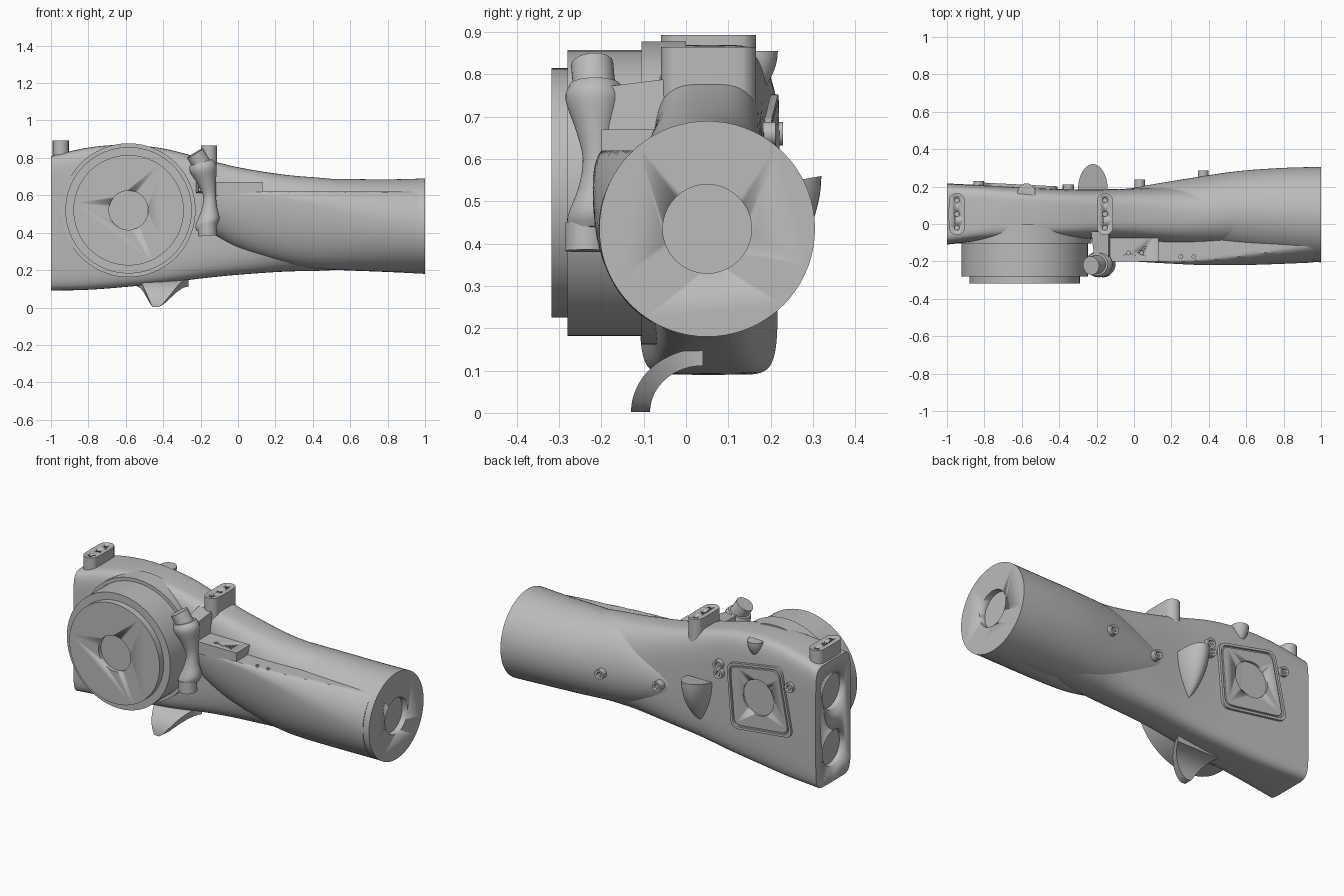
import bpy, bmesh, math
from mathutils import Vector

if "Cube" in bpy.data.objects:
    bpy.data.objects.remove(bpy.data.objects["Cube"])

grey = bpy.data.materials.new("casing grey")
grey.use_nodes = True
grey.diffuse_color = (0.5, 0.5, 0.5, 1)
grey.node_tree.nodes["Principled BSDF"].inputs["Base Color"].default_value = (0.5, 0.5, 0.5, 1)


def finish(name, bm, angle=35):
    bmesh.ops.recalc_face_normals(bm, faces=bm.faces)
    me = bpy.data.meshes.new(name)
    bm.to_mesh(me)
    bm.free()
    me.materials.append(grey)
    ob = bpy.data.objects.new(name, me)
    bpy.context.collection.objects.link(ob)
    bpy.ops.object.select_all(action='DESELECT')
    ob.select_set(True)
    bpy.context.view_layer.objects.active = ob
    bpy.ops.object.shade_smooth_by_angle(angle=math.radians(angle))
    return ob


def skin(name, rings, angle=35):
    """Closed solid through a list of equal-length rings."""
    bm = bmesh.new()
    vs = [[bm.verts.new(p) for p in r] for r in rings]
    n = len(vs[0])
    for a, b in zip(vs, vs[1:]):
        for i in range(n):
            j = (i + 1) % n
            bm.faces.new((a[i], a[j], b[j], b[i]))
    bm.faces.new(vs[0])
    bm.faces.new(vs[-1])
    return finish(name, bm, angle)


def spline(rows, steps=6):
    """Smooth in-between stations for a table of rows."""
    out = []
    for i in range(len(rows) - 1):
        p = [rows[max(0, min(len(rows) - 1, i + k))] for k in (-1, 0, 1, 2)]
        for s in range(steps):
            t = s / steps
            out.append([0.5 * (2 * b + (c - a) * t + (2 * a - 5 * b + 4 * c - d) * t * t
                               + (3 * b - a - 3 * c + d) * t ** 3) for a, b, c, d in zip(*p)])
    return out + [list(rows[-1])]


def loft(name, rows, top=9, n=72):
    """Rows: x, y min, y max, z min, z max, z of widest point, roundness power."""
    rings = []
    for x, y0, y1, z0, z1, zc, k in spline(rows):
        ring = []
        for i in range(n):
            a = math.tau * i / n
            c, s = math.cos(a), math.sin(a)
            y = (y0 + y1) / 2 + (y1 - y0) / 2 * math.copysign(abs(c) ** (2 / k), c)
            z = zc + (z1 - zc if s > 0 else zc - z0) * math.copysign(abs(s) ** (2 / k), s)
            ring.append((x, y, min(z, top)))
        rings.append(ring)
    return skin(name, rings)


def rod(name, p, q, r, r2=None, n=40):
    """Cylinder or cone from p to q."""
    p, q = Vector(p), Vector(q)
    rot = (q - p).to_track_quat('Z', 'Y')
    return skin(name, [[c + rot @ Vector((math.cos(math.tau * i / n) * w, math.sin(math.tau * i / n) * w, 0))
                        for i in range(n)] for c, w in ((p, r), (q, r2 or r))])


def box(name, lo, hi):
    return skin(name, [[(lo[0], lo[1], z), (hi[0], lo[1], z), (hi[0], hi[1], z), (lo[0], hi[1], z)]
                       for z in (lo[2], hi[2])])


def drill(ob, p, q, r):
    """Cut a round recess."""
    cutter = rod("cutter", p, q, r)
    mod = ob.modifiers.new("recess", 'BOOLEAN')
    mod.operation = 'DIFFERENCE'
    mod.solver = 'EXACT'
    mod.object = cutter
    bpy.context.view_layer.objects.active = ob
    bpy.ops.object.modifier_apply(modifier=mod.name)
    bpy.data.objects.remove(cutter)


# Main casing: rounded box narrowing towards the outlet
body = loft("casing_body", [
    (-1, -.11, .217, .09, .81, .45, 8), (-.8, -.09, .207, .095, .855, .47, 6.5),
    (-.6, -.085, .197, .11, .87, .48, 5.5), (-.4, -.08, .187, .13, .85, .48, 5),
    (-.2, -.08, .185, .155, .80, .47, 4), (0, -.09, .19, .175, .75, .46, 3.4),
    (.25, -.12, .2, .192, .71, .45, 2.6), (.5, -.13, .22, .2, .688, .44, 2.2),
    (.7, -.12, .2, .23, .66, .44, 2)])
for z in (.62, .285):
    drill(body, (-1.1, .05, z), (-.965, .05, z), .105)

# Round outlet tube, tapering into the back wall
tube = loft("outlet_tube", [
    (-.15, -.05, .165, .36, .52, .44, 2), (.1, -.08, .212, .26, .62, .44, 2),
    (.3, -.12, .245, .215, .685, .44, 2), (.55, -.165, .282, .2, .687, .44, 2),
    (.8, -.19, .3, .19, .685, .437, 2), (1, -.205, .305, .18, .69, .435, 2)])
drill(tube, (1.1, .05, .435), (.965, .05, .435), .105)

# Front side lobe with a flat shelf on top
lobe = loft("front_lobe", [
    (-.13, -.19, .1, .385, .64, .61, 2), (0, -.2, .1, .315, .65, .605, 2),
    (.2, -.212, .12, .25, .67, .59, 2), (.4, -.22, .15, .21, .68, .55, 2),
    (.65, -.218, .2, .197, .68, .49, 2), (.96, -.206, .29, .185, .68, .436, 2)], top=.62)
block = box("shelf_block", (-.13, -.2, .6), (.13, -.03, .67))
for x in (-.03, .04):
    drill(block, (x, -.155, .64), (x, -.155, .7), .01)
for x in (.25, .32):
    drill(lobe, (x, -.175, .59), (x, -.175, .65), .01)

# Big round housing on the front
cx, cz = -.585, .52
rod("housing_flange", (cx, -.105, cz), (cx, 0, cz), .358, n=96)
rod("housing_drum", (cx, -.28, cz), (cx, .02, cz), .338, n=96)
cover = rod("housing_cover", (cx, -.318, cz), (cx, -.26, cz), .295, n=96)
drill(cover, (cx, -.4, cz), (cx, -.295, cz), .105)

# Oval mounting posts with three screw holes
for name, x, z0, z1 in (("rear_post", -.947, .74, .893), ("middle_post", -.155, .7, .865)):
    rings = []
    for z in (z0, z1):
        ring = []
        for i in range(48):
            a = math.tau * i / 48
            ring.append((x + .044 * math.cos(a),
                         .053 + .066 * (1 if math.sin(a) > 0 else -1) * min(1, abs(math.sin(a)) * 3)
                         + .046 * math.sin(a), z))
        rings.append(ring)
    post = skin(name, rings)
    for y in (-.02, .053, .126):
        drill(post, (x, y, z1 - .03), (x, y, z1 + .05), .013)

# Waisted valve with end caps and a web to the casing
valve = spline([(-.2, -.215, .775, .06), (-.185, -.215, .74, .07), (-.165, -.213, .67, .048),
                (-.152, -.21, .6, .034), (-.155, -.213, .53, .042), (-.163, -.217, .46, .064),
                (-.166, -.22, .425, .055)], 4)
skin("valve_body", [[(x + r * math.cos(math.tau * i / 32), y + r * math.sin(math.tau * i / 32),
                      z + .3 * r * math.cos(math.tau * i / 32)) for i in range(32)]
                    for x, y, z, r in valve])
rod("valve_top_cap", (-.185, -.215, .75), (-.23, -.222, .825), .05)
rod("valve_bottom_cap", (-.166, -.235, .45), (-.162, -.235, .383), .05)
skin("valve_web", [[(x0, y, z0), (x1, y, z0), (x1 - .01, y, z1), (x0, y, z1)]
                   for y, x0, x1, z0, z1 in ((-.2, -.21, -.125, .62, .77), (-.04, -.23, -.125, .61, .79))])

# Curved hook fin under the casing
rings = []
for i in range(17):
    t = i / 16
    a = math.pi / 2 * t
    left = -.455 - .085 * t ** .8
    right = -.425 + .16 * t ** .75
    ring = []
    for w in (0, .045):
        y = .04 - (.17 - w) * math.cos(a)
        z = .002 + (.15 - w * .9) * math.sin(a)
        ring += [(left, y, z), (right, y, z)] if w == 0 else [(right, y, z), (left, y, z)]
    rings.append(ring)
skin("hook_fin", rings)


def scoop(name, x, y, z, r, depth, drop, tilt):
    """Pointed half-cup with a flat top, leaning out of the back wall."""
    rings = []
    for i in range(13):
        t = i / 12
        w = max(.02, math.cos(math.pi / 2 * t) ** .75)
        rings.append([(x + r * w * math.cos(math.tau * k / 40),
                       y + depth * w * math.sin(math.tau * k / 40),
                       z - drop * t + tilt * w * math.sin(math.tau * k / 40) * (1 - t))
                      for k in range(40)])
    skin(name, rings)


scoop("back_scoop", -.22, .18, .535, .08, .14, .24, .025)
scoop("top_scoop", -.575, .17, .855, .047, .047, .1, 0)

# Rounded back panel: raised rim, sunken plate and round recess
corners = [Vector(c) for c in ((-.405, .69), (-.77, .76), (-.85, .365), (-.437, .31))]
mid = sum(corners, Vector((0, 0))) / 4


def panel_ring(scale, out):
    ring = []
    for i, c in enumerate(corners):
        a, b = corners[i - 1], corners[(i + 1) % 4]
        p, q = c + (a - c).normalized() * .05, c + (b - c).normalized() * .05
        for s in range(7):
            t = s / 6
            v = mid + ((1 - t) ** 2 * p + 2 * t * (1 - t) * c + t * t * q - mid) * scale
            ring.append((v.x, .187 - .05 * (v.x + .4) + out, v.y))
    return ring


panel = skin("back_panel", [panel_ring(1, -.04), panel_ring(1, .014), panel_ring(.93, .014),
                            panel_ring(.92, .006), panel_ring(.89, .006), panel_ring(.88, .012)], 25)
drill(panel, (-.62, .195, .54), (-.62, .3, .54), .105)

# Small bolts along the back
for i, (x, y, z) in enumerate(((.37, .275, .44), (.03, .225, .44), (-.35, .2, .66), (-.355, .2, .61),
                               (-.83, .217, .66))):
    bolt = rod("back_bolt_%d" % (i + 1), (x, y - .06, z), (x, y + .012, z), .028)
    drill(bolt, (x, y, z), (x, y + .05, z), .014)
